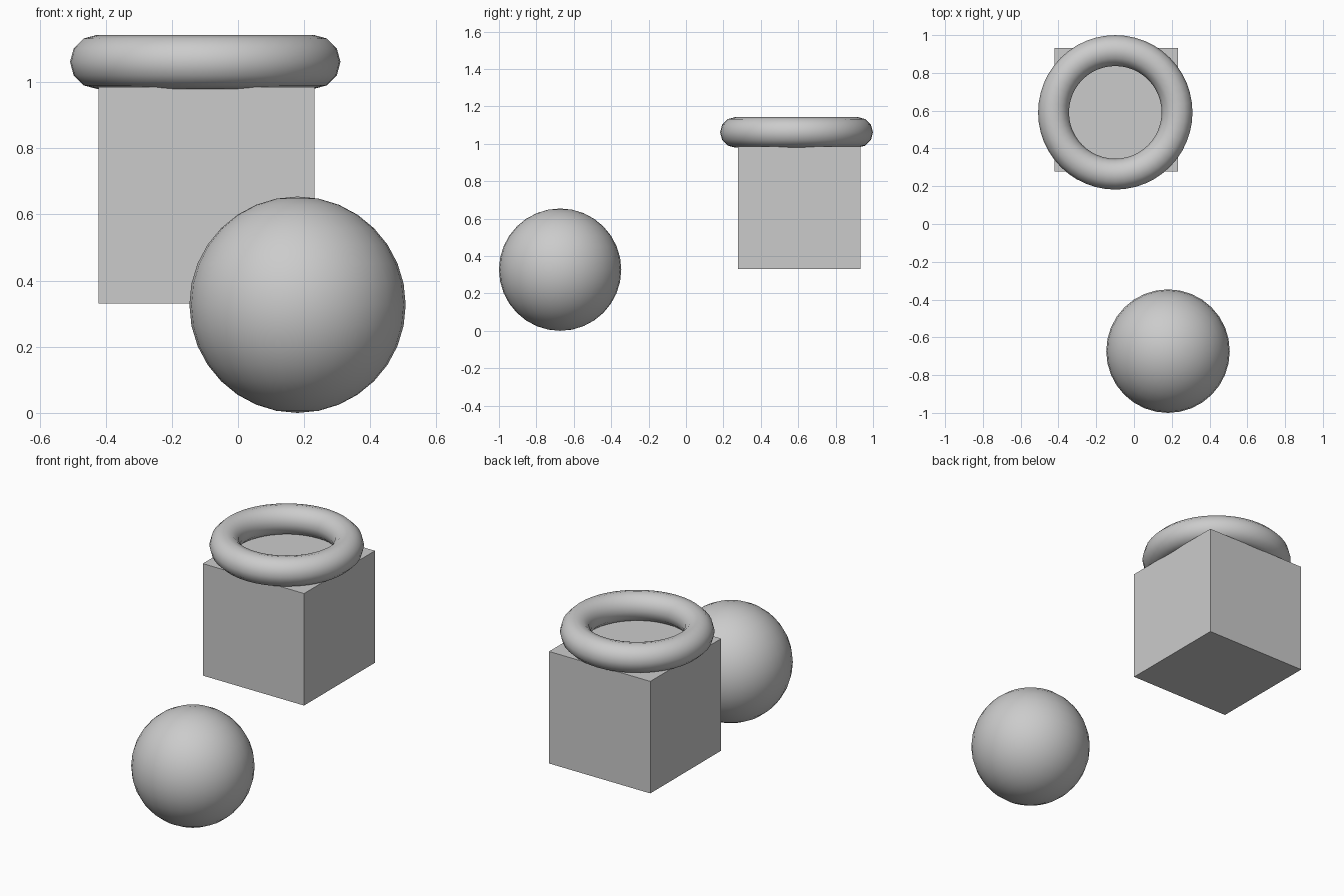
import bpy
import math

if "Cube" in bpy.data.objects:
    bpy.data.objects.remove(bpy.data.objects["Cube"], do_unlink=True)

UNIT = 0.327  # sphere radius, half the block, ring centreline radius

# Single plain grey
grey = bpy.data.materials.new("plain grey")
grey.use_nodes = True
colour = (0.6, 0.6, 0.6, 1)
grey.diffuse_color = colour
grey.node_tree.nodes["Principled BSDF"].inputs["Base Color"].default_value = colour


def finish(name, smooth=False):
    obj = bpy.context.object
    obj.name = name
    obj.data.materials.append(grey)
    if smooth:
        bpy.ops.object.shade_smooth_by_angle(angle=math.radians(40))
    return obj


# Ball in front
bpy.ops.mesh.primitive_uv_sphere_add(
    segments=32, ring_count=16, radius=UNIT, location=(0.18, -0.673, UNIT))
finish("ball", smooth=True)

# Raised block at the back
bpy.ops.mesh.primitive_cube_add(size=2 * UNIT, location=(-0.095, 0.605, 0.658))
finish("block")

# Ring resting on the block
bpy.ops.mesh.primitive_torus_add(
    major_segments=48, minor_segments=12, major_radius=UNIT,
    minor_radius=UNIT / 4, location=(-0.099, 0.591, 1.061))
finish("ring", smooth=True)
